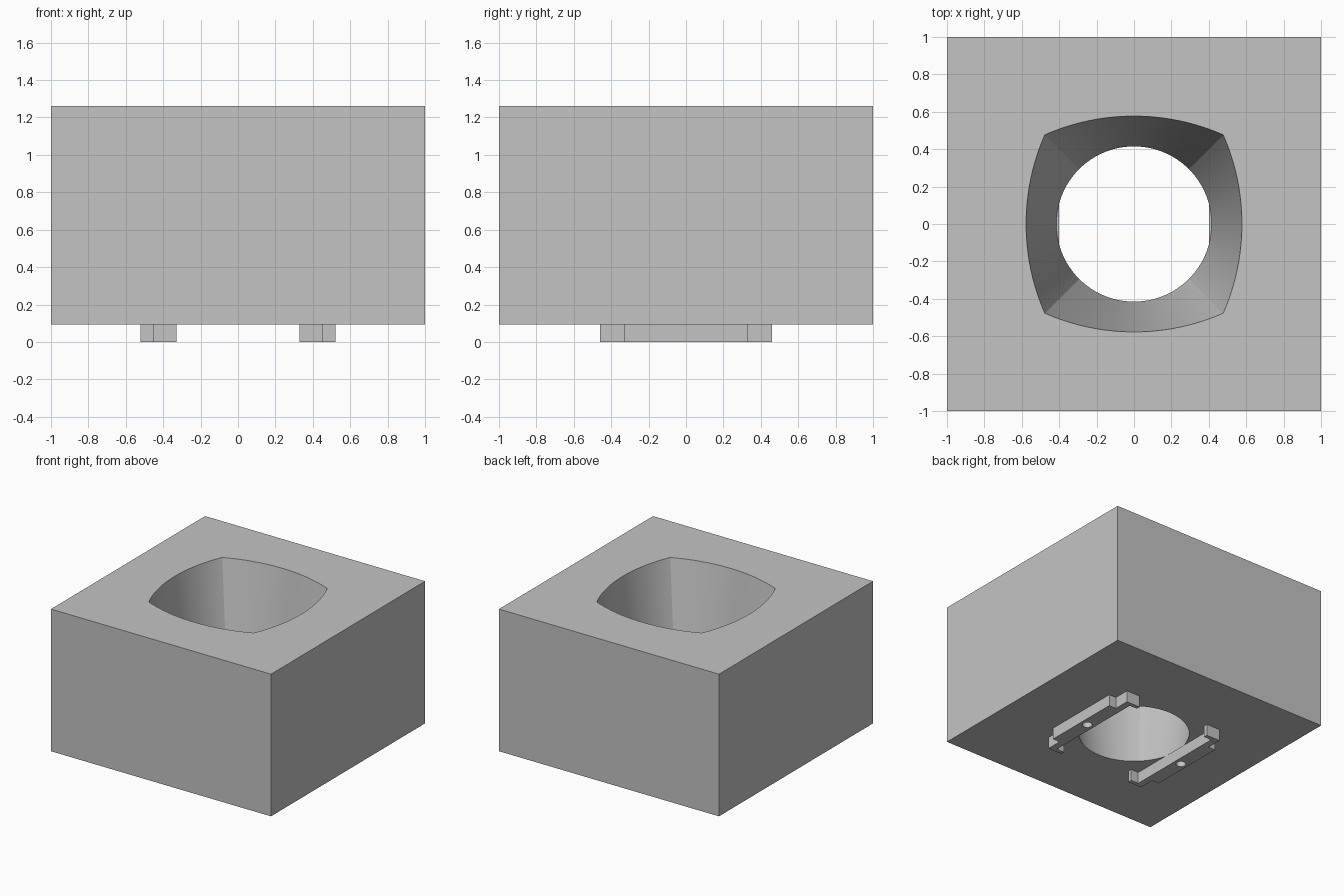
import bpy, bmesh
from math import sin, cos, pi, asin

if "Cube" in bpy.data.objects:
    bpy.data.objects.remove(bpy.data.objects["Cube"], do_unlink=True)

BASE, TOP = 0.094, 1.262      # block underside and top
CORNER, BULGE = 0.477, 0.577  # pillow-shaped opening
BORE = 0.415                  # round opening underneath
STEPS = 24                    # segments per side of the opening

grey = bpy.data.materials.new("light_grey")
grey.use_nodes = True
colour = (0.55, 0.55, 0.55, 1)
grey.diffuse_color = colour
grey.node_tree.nodes["Principled BSDF"].inputs["Base Color"].default_value = colour


def select_only(obj):
    bpy.ops.object.select_all(action='DESELECT')
    obj.select_set(True)
    bpy.context.view_layer.objects.active = obj


def turn(x, y, quarter):
    for _ in range(quarter):
        x, y = -y, x
    return x, y


def make_block():
    """Square block with a passage lofted from a bowed square to a circle."""
    bm = bmesh.new()
    sag = BULGE - CORNER
    radius = (CORNER ** 2 + sag ** 2) / (2 * sag)
    half = asin(CORNER / radius)
    upper, lower, outer_top, outer_low = [], [], [], []
    for q in range(4):
        for i in range(STEPS):
            t = 2 * i / STEPS - 1
            a = half * t
            x, y = turn(BULGE - radius + radius * cos(a), radius * sin(a), q)
            upper.append(bm.verts.new((x, y, TOP)))
            b = pi / 4 * t
            x, y = turn(BORE * cos(b), BORE * sin(b), q)
            lower.append(bm.verts.new((x, y, BASE)))
        x, y = turn(1, -1, q)
        outer_top.append(bm.verts.new((x, y, TOP)))
        outer_low.append(bm.verts.new((x, y, BASE)))
    n = 4 * STEPS
    # Passage wall
    for i in range(n):
        j = (i + 1) % n
        bm.faces.new((upper[i], upper[j], lower[j], lower[i])).smooth = True
    # Outer walls, and top and underside split into four panels
    for q in range(4):
        r = (q + 1) % 4
        bm.faces.new((outer_low[q], outer_low[r], outer_top[r], outer_top[q]))
        for inner, outer in ((upper, outer_top), (lower, outer_low)):
            arc = [inner[(q * STEPS + i) % n] for i in range(STEPS + 1)]
            bm.faces.new([outer[q], outer[r]] + arc[::-1])
    bmesh.ops.recalc_face_normals(bm, faces=bm.faces)
    mesh = bpy.data.meshes.new("block")
    bm.to_mesh(mesh)
    bm.free()
    block = bpy.data.objects.new("block", mesh)
    bpy.context.collection.objects.link(block)
    mesh.materials.append(grey)
    select_only(block)
    bpy.ops.object.shade_smooth_by_angle(angle=pi / 9)


def add_loop(curve, points):
    spline = curve.splines.new('POLY')
    spline.points.add(len(points) - 1)
    for p, (x, y) in zip(spline.points, points):
        p.co = (x, y, 0, 1)
    spline.use_cyclic_u = True


def make_rail(name, side):
    """Stepped rail with hooked ends and a screw hole."""
    half_outline = [(0.52, 0.33), (0.455, 0.33), (0.455, 0.46),
                    (0.33, 0.46), (0.33, 0.427), (0.40, 0.427)]
    outline = half_outline + [(x, -y) for x, y in reversed(half_outline)]
    hole = [(0.46 + 0.038 * cos(2 * pi * i / 32), 0.038 * sin(2 * pi * i / 32))
            for i in range(32)]
    curve = bpy.data.curves.new(name, 'CURVE')
    curve.dimensions = '2D'
    curve.fill_mode = 'BOTH'
    curve.extrude = BASE / 2
    for loop in (outline, hole):
        add_loop(curve, [(side * x, y) for x, y in loop])
    curve.materials.append(grey)
    rail = bpy.data.objects.new(name, curve)
    rail.location.z = BASE / 2
    bpy.context.collection.objects.link(rail)
    select_only(rail)
    bpy.ops.object.convert(target='MESH')
    # Weld the caps to the walls
    rail = bpy.context.view_layer.objects.active
    bm = bmesh.new()
    bm.from_mesh(rail.data)
    bmesh.ops.remove_doubles(bm, verts=bm.verts, dist=0.0001)
    bmesh.ops.recalc_face_normals(bm, faces=bm.faces)
    bm.to_mesh(rail.data)
    bm.free()
    bpy.ops.object.shade_smooth_by_angle(angle=pi / 6)


make_block()
make_rail("left_rail", 1)
make_rail("right_rail", -1)
